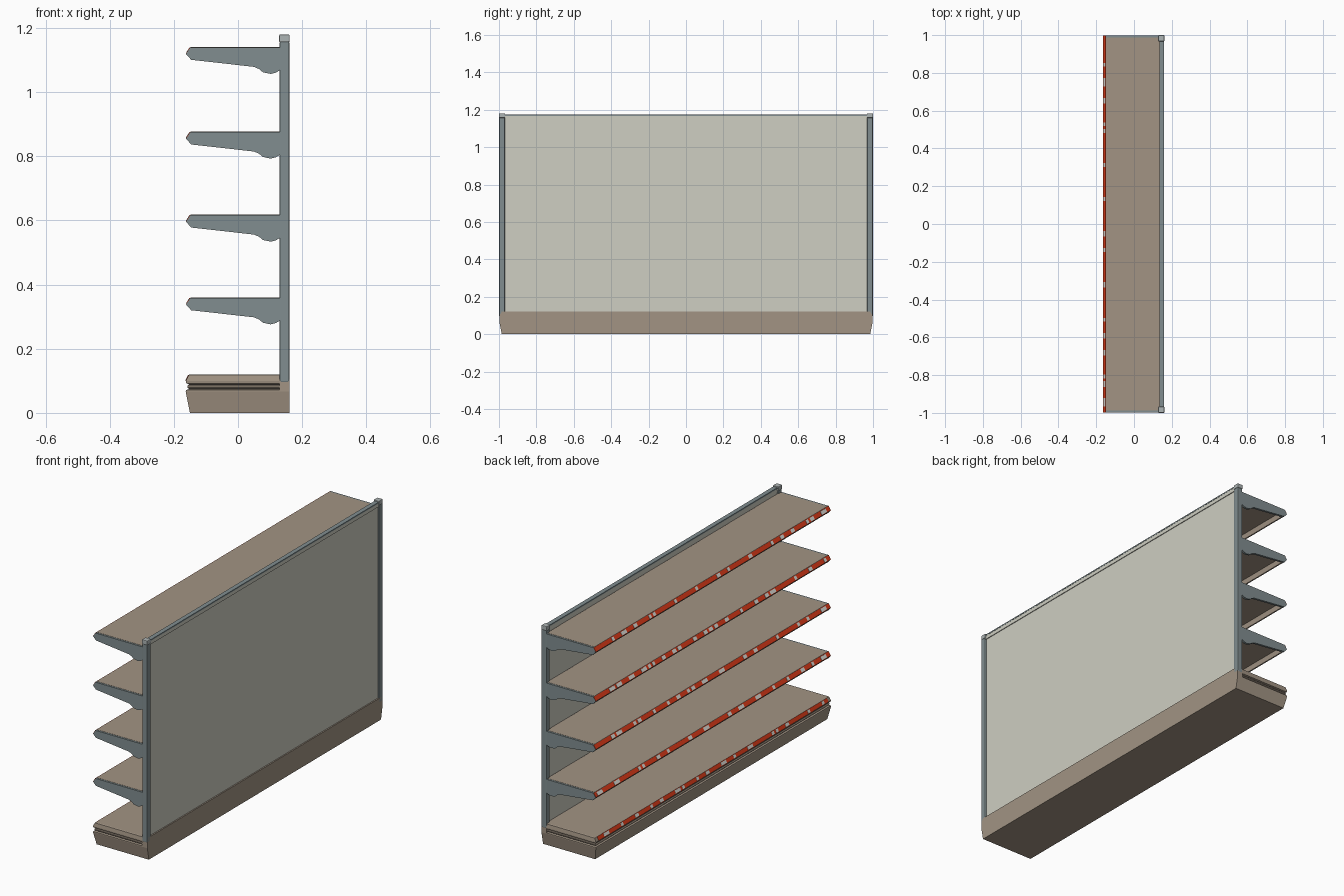
import bpy, bmesh, math, random

if "Cube" in bpy.data.objects:
    bpy.data.objects.remove(bpy.data.objects["Cube"])

random.seed(4)


def mat(name, rgb):
    m = bpy.data.materials.new(name)
    m.diffuse_color = (*rgb, 1)
    m.use_nodes = True
    m.node_tree.nodes["Principled BSDF"].inputs["Base Color"].default_value = m.diffuse_color
    return m


TAUPE = mat("taupe_enamel", (0.36, 0.295, 0.23))
SLATE = mat("slate_steel", (0.22, 0.27, 0.28))
PALE = mat("pale_panel", (0.62, 0.62, 0.54))
RED = mat("red_strip", (0.75, 0.045, 0.01))
WHITE = mat("white_tag", (0.75, 0.75, 0.70))
DARK = mat("dark_rubber", (0.09, 0.085, 0.075))
CAPGREY = mat("cap_grey", (0.42, 0.46, 0.46))


def finish(bm, name, m):
    bmesh.ops.recalc_face_normals(bm, faces=bm.faces)
    me = bpy.data.meshes.new(name)
    bm.to_mesh(me)
    bm.free()
    me.materials.append(m)
    ob = bpy.data.objects.new(name, me)
    bpy.context.collection.objects.link(ob)
    return ob


def add_prism(bm, pts, y0, y1):
    """Extrude an (x, z) profile along y."""
    a = [bm.verts.new((x, y0, z)) for x, z in pts]
    b = [bm.verts.new((x, y1, z)) for x, z in pts]
    bm.faces.new(a)
    bm.faces.new(b[::-1])
    n = len(pts)
    for i in range(n):
        bm.faces.new((a[i], b[i], b[(i + 1) % n], a[(i + 1) % n]))


def prism(name, pts, spans, m):
    bm = bmesh.new()
    for y0, y1 in spans:
        add_prism(bm, pts, y0, y1)
    return finish(bm, name, m)


def rect(x0, x1, z0, z1):
    return [(x0, z0), (x1, z0), (x1, z1), (x0, z1)]


def loft(name, levels, x_back, m):
    """Stack of rectangles: (z, front x, half width)."""
    bm = bmesh.new()
    rings = [[bm.verts.new(p) for p in ((xf, -h, z), (x_back, -h, z), (x_back, h, z), (xf, h, z))]
             for z, xf, h in levels]
    for a, b in zip(rings, rings[1:]):
        for i in range(4):
            j = (i + 1) % 4
            bm.faces.new((a[i], a[j], b[j], b[i]))
    bm.faces.new(rings[0][::-1])
    bm.faces.new(rings[-1])
    return finish(bm, name, m)


def slanted_plate(x0, z0, x1, z1, lift, t):
    """Thin strip profile lying on the slanted line from (x0,z0) to (x1,z1)."""
    d = math.hypot(x1 - x0, z1 - z0)
    nx, nz = -(z1 - z0) / d, (x1 - x0) / d
    return [(x0 + nx * lift, z0 + nz * lift), (x1 + nx * lift, z1 + nz * lift),
            (x1 + nx * (lift + t), z1 + nz * (lift + t)),
            (x0 + nx * (lift + t), z0 + nz * (lift + t))]


def price_strip(name, x0, z0, x1, z1, half):
    prism(name + "_strip", slanted_plate(x0, z0, x1, z1, -0.001, 0.002), [(-half, half)], RED)
    # small blank tags scattered along the strip
    spans, y = [], -half + 0.03
    while y < half - 0.06:
        w = random.choice((0.02, 0.03, 0.045))
        spans.append((y, y + w))
        y += w + random.choice((0.015, 0.06, 0.1, 0.16))
    dx, dz = (x1 - x0) * 0.12, (z1 - z0) * 0.12
    prism(name + "_tags", slanted_plate(x0 + dx, z0 + dz, x1 - dx, z1 - dz, 0.001, 0.0008),
          spans, WHITE)


# Plinth with a bumper groove running round the front and ends
loft("base_plinth", [(0, -0.150, 0.985), (0.066, -0.163, 0.998), (0.071, -0.162, 0.998),
                     (0.074, -0.153, 0.988), (0.089, -0.153, 0.988), (0.092, -0.161, 0.997),
                     (0.099, -0.163, 0.998), (0.118, -0.154, 0.995), (0.12, -0.150, 0.99)],
     0.13, TAUPE)
loft("base_back", [(0, 0.129, 0.985), (0.066, 0.129, 0.998), (0.1, 0.129, 0.998),
                   (0.12, 0.129, 0.985)], 0.16, TAUPE)
loft("base_bumper", [(0.076, -0.156, 0.991), (0.079, -0.158, 0.994), (0.084, -0.158, 0.994),
                     (0.087, -0.156, 0.991)], 0.129, TAUPE)
loft("bumper_shadow_gap", [(0.0735, -0.1535, 0.9885), (0.0895, -0.1535, 0.9885)], 0.1295, DARK)
price_strip("base_price", -0.163, 0.099, -0.154, 0.118, 0.975)

# Uprights with bevelled edges, and their caps
post = prism("uprights", rect(0.13, 0.16, 0.095, 1.158), [(-0.999, -0.968), (0.968, 0.999)], SLATE)
caps = prism("upright_caps", rect(0.128, 0.161, 1.156, 1.18), [(-1, -0.967), (0.967, 1)], CAPGREY)
for ob in (post, caps):
    b = ob.modifiers.new("bevel", "BEVEL")
    b.width = 0.004
    b.segments = 2

# Back panel and its rails
prism("back_panel", rect(0.138, 0.153, 0.115, 1.152), [(-0.97, 0.97)], PALE)
prism("top_rail", rect(0.135, 0.157, 1.148, 1.168), [(-0.97, 0.97)], PALE)
prism("top_rail_cap", rect(0.134, 0.158, 1.167, 1.174), [(-0.97, 0.97)], SLATE)

# Four shelves, each with a pair of end brackets and a price strip
BRACKET = [(-0.162, -0.022), (-0.148, -0.001), (0.131, -0.001), (0.131, -0.072), (0.118, -0.080),
           (0.102, -0.084), (0.078, -0.079), (0.066, -0.069), (0.050, -0.062), (-0.146, -0.040)]
SHELF = [(-0.161, -0.022), (-0.148, 0), (0.134, 0), (0.134, -0.012), (-0.135, -0.012),
         (-0.140, -0.038), (-0.147, -0.038)]
for k, top in enumerate((0.360, 0.618, 0.877, 1.141)):
    def at(pts):
        return [(x, z + top) for x, z in pts]
    n = "shelf_%d" % (k + 1)
    prism(n, at(SHELF), [(-0.988, 0.988)], TAUPE)
    prism(n + "_brackets", at(BRACKET), [(-0.998, -0.986), (0.986, 0.998)], SLATE)
    price_strip(n + "_price", -0.162, top - 0.021, -0.149, top - 0.001, 0.997)
